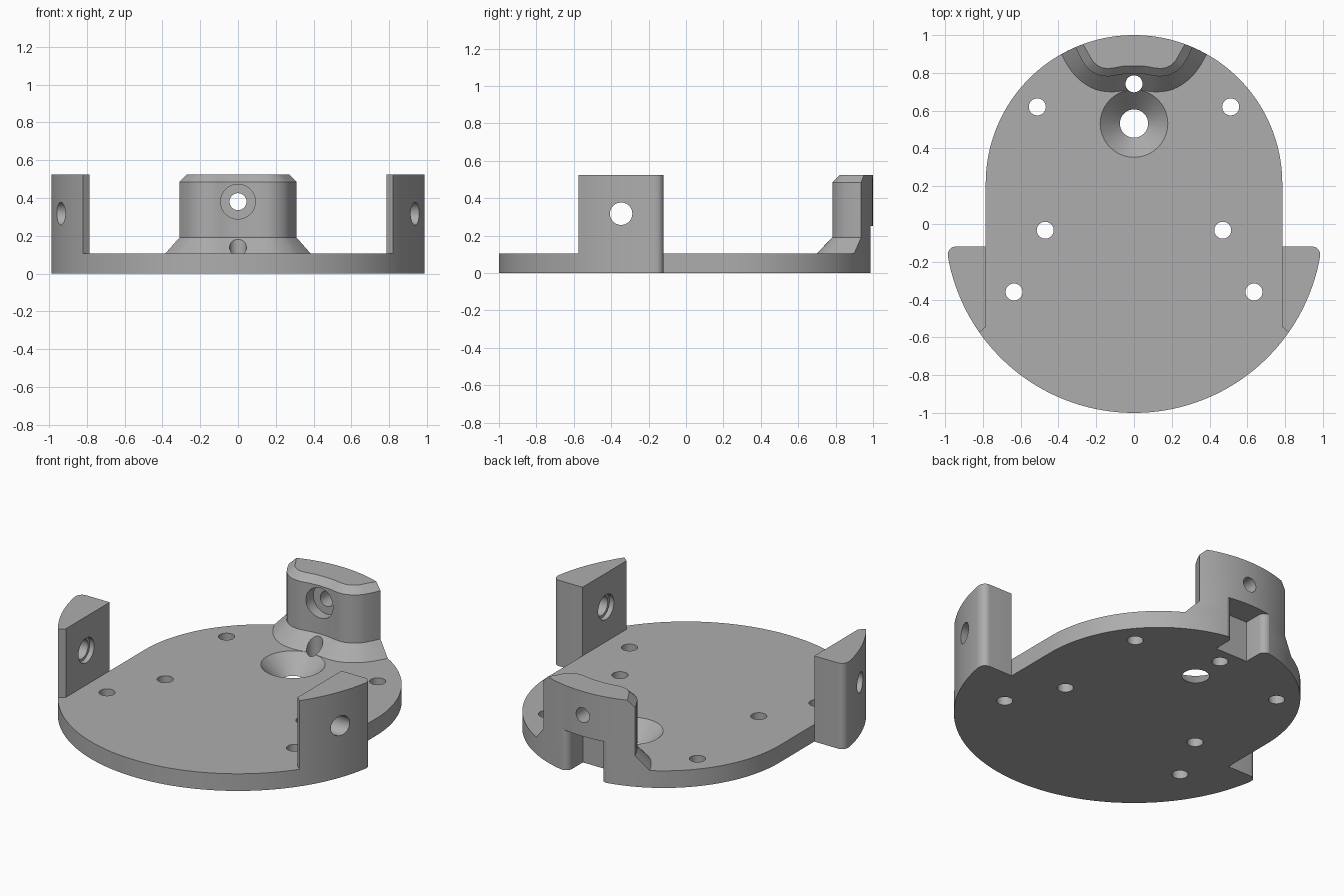
import bpy, bmesh, math
from mathutils import Matrix, Vector

if "Cube" in bpy.data.objects:
    bpy.data.objects.remove(bpy.data.objects["Cube"])

T, H = 0.105, 0.525          # plate thickness, total height
R, CY, W = 0.785, 0.215, 0.785  # rear arc radius and centre, half width of plate

grey = bpy.data.materials.new("light_grey")
grey.diffuse_color = (0.42, 0.42, 0.42, 1)
grey.use_nodes = True
grey.node_tree.nodes["Principled BSDF"].inputs["Base Color"].default_value = grey.diffuse_color


def arc(cx, cy, r, a0, a1, n):
    """Points on an arc, angles in degrees."""
    return [(cx + r * math.cos(math.radians(a0 + (a1 - a0) * i / n)),
             cy + r * math.sin(math.radians(a0 + (a1 - a0) * i / n))) for i in range(n + 1)]


def loft(name, layers):
    """Closed solid from (z, outline) layers that share a point count."""
    bm = bmesh.new()
    rings = [[bm.verts.new((x, y, z)) for x, y in pts] for z, pts in layers]
    n = len(rings[0])
    for a, b in zip(rings, rings[1:]):
        for i in range(n):
            j = (i + 1) % n
            bm.faces.new((a[i], a[j], b[j], b[i]))
    bm.faces.new(rings[0])
    bm.faces.new(rings[-1])
    bmesh.ops.recalc_face_normals(bm, faces=bm.faces)
    me = bpy.data.meshes.new(name)
    bm.to_mesh(me)
    bm.free()
    ob = bpy.data.objects.new(name, me)
    bpy.context.collection.objects.link(ob)
    me.materials.append(grey)
    return ob


def drill(start, end, r0, r1=None):
    """Round cutter between two points."""
    a, b = Vector(start), Vector(end)
    ring0, ring1 = arc(0, 0, r0, 0, 360, 40)[:-1], arc(0, 0, r1 or r0, 0, 360, 40)[:-1]
    ob = loft("hole_cutter", [(0, ring0), ((b - a).length, ring1)])
    turn = (b - a).to_track_quat('Z', 'Y').to_matrix().to_4x4()
    ob.data.transform(Matrix.Translation(a) @ turn)
    return ob


def combine(target, other, operation):
    mod = target.modifiers.new(operation, 'BOOLEAN')
    mod.operation, mod.object, mod.solver = operation, other, 'EXACT'
    bpy.context.view_layer.objects.active = target
    bpy.ops.object.modifier_apply(modifier=mod.name)
    bpy.data.objects.remove(other)


def smooth_curve(pts, n=5):
    """Catmull-Rom curve through the points."""
    p = [Vector(q) for q in pts]
    p = [2 * p[0] - p[1]] + p + [2 * p[-1] - p[-2]]
    out = []
    for i in range(1, len(p) - 2):
        a, b, c, d = p[i - 1:i + 3]
        for k in range(n):
            t = k / n
            out.append(0.5 * (2 * b + (c - a) * t + (2 * a - 5 * b + 4 * c - d) * t * t
                              + (3 * b - a - 3 * c + d) * t ** 3))
    return [tuple(q) for q in out] + [tuple(p[-2])]


def mirrored(pts):
    return [(-x, y) for x, y in reversed(pts)]


# Plate: wide front arc, straight sides, round back
a_chamfer = -35.0
front = arc(0, 0, 1, -90, a_chamfer, 36)
rear = arc(0, CY, R, 0, 90, 48)
half = front + [(W, -0.545)] + rear
plate_outline = half + mirrored(half)[1:-1]
plate = loft("mounting_plate", [(0, plate_outline), (T, plate_outline)])

# Side lugs with a rounded rear corner
lug = [(W, -0.545)] + arc(0, 0, 1, a_chamfer, -9.6, 20) + arc(0.945, -0.16, 0.04, 0, 90, 8) + [(W, -0.12)]
for outline in (lug, mirrored(lug)):
    combine(plate, loft("side_lug", [(0, outline), (H, outline)]), 'UNION')


# Rear post: flared foot, upright body, chamfered top
def post_outline(pts):
    right = smooth_curve(pts)                     # centre to right end
    x = right[-1][0]
    a = math.degrees(math.acos(x / R))
    right[-1] = (x, CY + R * math.sin(math.radians(a)))
    return mirrored(right)[:-1] + right + arc(0, CY, R, a, 180 - a, 32)[1:-1]


foot = post_outline([(0, 0.715), (0.06, 0.705), (0.13, 0.70), (0.21, 0.715), (0.29, 0.765), (0.345, 0.83), (0.385, 0.9)])
body = post_outline([(0, 0.797), (0.06, 0.793), (0.13, 0.782), (0.19, 0.79), (0.245, 0.825), (0.28, 0.875), (0.31, 0.935)])
cap = post_outline([(0, 0.837), (0.06, 0.835), (0.12, 0.825), (0.17, 0.828), (0.212, 0.855), (0.24, 0.90), (0.27, 0.952)])
combine(plate, loft("rear_post", [(T, foot), (0.19, body), (0.485, body), (H, cap)]), 'UNION')

# Rear notch below the post, with a rounded mouth
mouth = arc(0.15, 0.945, 0.04, 180, 90, 8)
side = [(0.11, 0.84)] + mouth + [(0.15, 1.1)]
notch = side + mirrored(side)
combine(plate, loft("notch_cutter", [(-0.1, notch), (0.25, notch)]), 'DIFFERENCE')

# Vertical screw holes
for x, y in ((0.512, 0.62), (0.47, -0.033), (0.635, -0.36)):
    for s in (-1, 1):
        combine(plate, drill((s * x, y, -0.1), (s * x, y, 0.2), 0.045), 'DIFFERENCE')
combine(plate, drill((0, 0.742, -0.1), (0, 0.742, 0.24), 0.045), 'DIFFERENCE')

# Conical opening in front of the post
combine(plate, drill((0, 0.532, -0.1), (0, 0.532, 0.1), 0.075), 'DIFFERENCE')
combine(plate, drill((0, 0.532, 0.0), (0, 0.532, T + 0.001), 0.075, 0.18), 'DIFFERENCE')

# Counterbored hole through the post
combine(plate, drill((0, 0.6, 0.38), (0, 1.2, 0.38), 0.045), 'DIFFERENCE')
combine(plate, drill((0, 0.6, 0.38), (0, 0.86, 0.38), 0.092), 'DIFFERENCE')

# Counterbored holes through the lugs
for s in (-1, 1):
    combine(plate, drill((s * 0.6, -0.347, 0.317), (s * 1.2, -0.347, 0.317), 0.06), 'DIFFERENCE')
    combine(plate, drill((s * 0.6, -0.347, 0.317), (s * (W + 0.03), -0.347, 0.317), 0.076), 'DIFFERENCE')

# Smooth curved walls, keep edges crisp
plate.select_set(True)
bpy.context.view_layer.objects.active = plate
bpy.ops.object.shade_smooth_by_angle(angle=math.radians(25))
